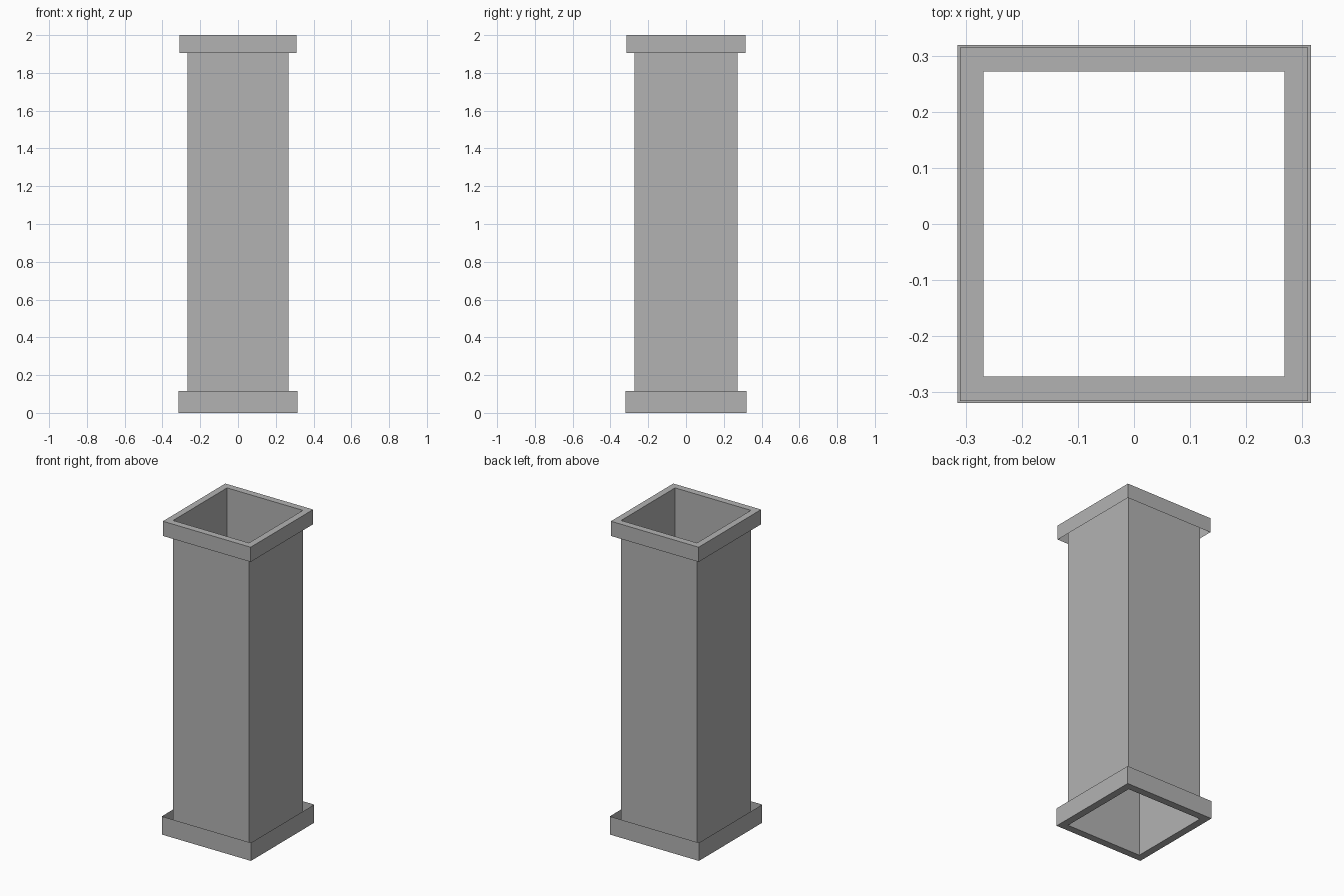
import bpy
import bmesh

cube = bpy.data.objects.get("Cube")
if cube:
    bpy.data.objects.remove(cube, do_unlink=True)

# Plain grey for every part
grey = bpy.data.materials.new("plain grey")
grey.use_nodes = True
colour = (0.45, 0.45, 0.45, 1)
grey.diffuse_color = colour
grey.node_tree.nodes["Principled BSDF"].inputs["Base Color"].default_value = colour

SHAFT = (0.268, 0.272)
BASE = (0.315, 0.319)
CAP = (0.31, 0.315)


def sheet(name, rings):
    """Join rectangular rings (half sizes, height) into one thin sheet."""
    bm = bmesh.new()
    corners = ((-1, -1), (1, -1), (1, 1), (-1, 1))
    loops = [[bm.verts.new((sx * half[0], sy * half[1], z)) for sx, sy in corners]
             for half, z in rings]
    for low, high in zip(loops, loops[1:]):
        for i in range(4):
            j = (i + 1) % 4
            bm.faces.new((low[i], low[j], high[j], high[i]))
    mesh = bpy.data.meshes.new(name)
    bm.to_mesh(mesh)
    bm.free()
    mesh.materials.append(grey)
    obj = bpy.data.objects.new(name, mesh)
    bpy.context.collection.objects.link(obj)
    return obj


# Hollow square shaft, open at both ends
sheet("shaft", [(SHAFT, 0), (SHAFT, 2)])

# Base collar: flat rim underneath with an upturned skirt
sheet("base_collar", [(SHAFT, 0), (BASE, 0), (BASE, 0.116)])

# Top collar: skirt hanging from a flat rim
sheet("top_collar", [(CAP, 1.906), (CAP, 2), (SHAFT, 2)])
